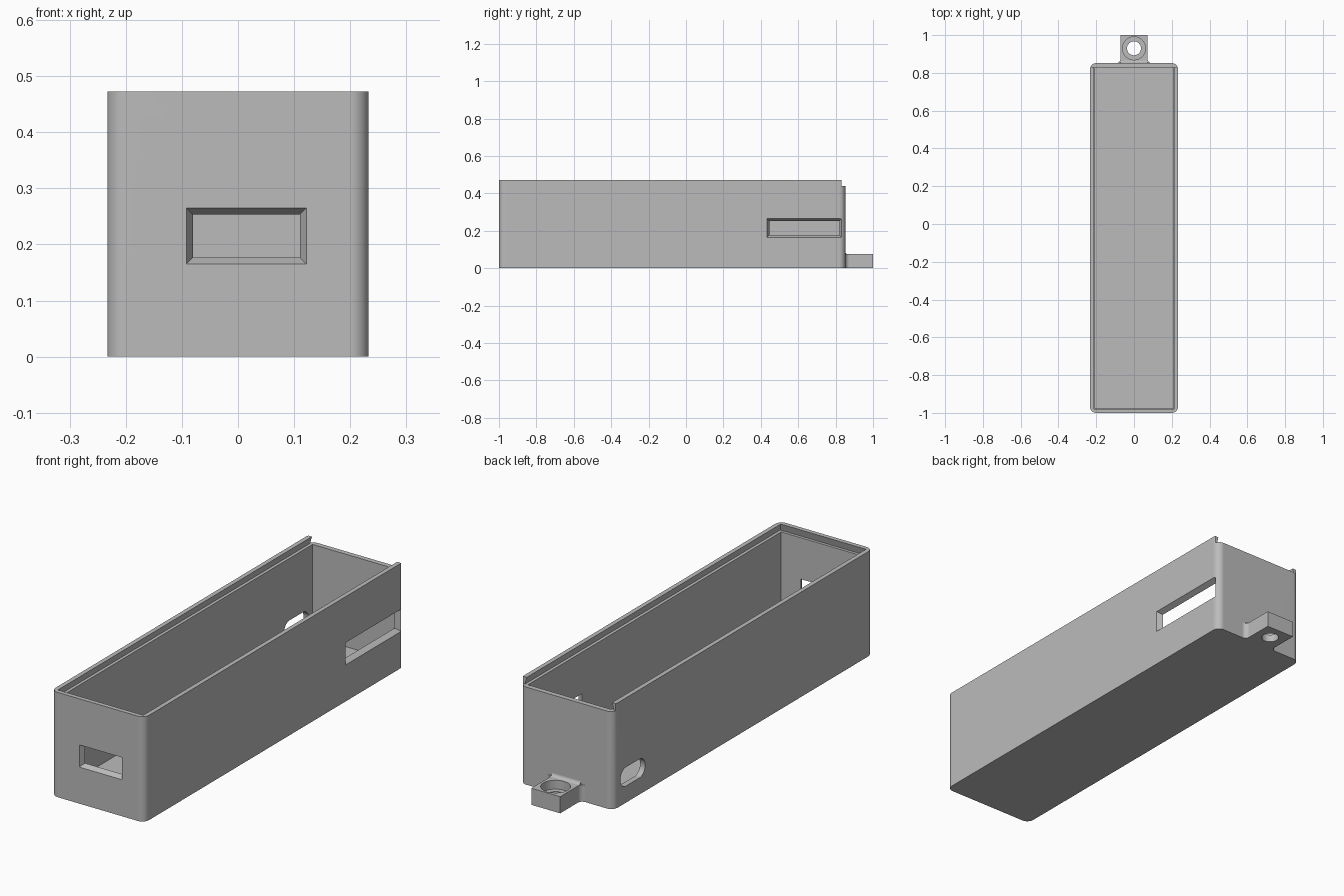
import bpy
import bmesh
from math import cos, sin, pi

default_cube = bpy.data.objects.get("Cube")
if default_cube:
    bpy.data.objects.remove(default_cube, do_unlink=True)

grey = bpy.data.materials.new("plain_grey")
grey.use_nodes = True
grey.diffuse_color = (0.5, 0.5, 0.5, 1)
grey.node_tree.nodes["Principled BSDF"].inputs["Base Color"].default_value = (0.5, 0.5, 0.5, 1)


def arc(cx, cy, r, start, end, n=8):
    """Points on an arc, angles in half turns."""
    steps = [pi * (start + (end - start) * i / n) for i in range(n + 1)]
    return [(cx + r * cos(a), cy + r * sin(a)) for a in steps]


def circle(cx, cy, r, n=40):
    return arc(cx, cy, r, 0, 2, n)[:-1]


def rect(a0, a1, b0, b1, grow=0.0):
    a0, b0, a1, b1 = a0 - grow, b0 - grow, a1 + grow, b1 + grow
    return [(a0, b0), (a1, b0), (a1, b1), (a0, b1)]


def round_rect(a0, a1, b0, b1, r):
    return (arc(a1 - r, b1 - r, r, 0, 0.5) + arc(a0 + r, b1 - r, r, 0.5, 1)
            + arc(a0 + r, b0 + r, r, 1, 1.5) + arc(a1 - r, b0 + r, r, 1.5, 2))


def loft(name, axis, low, high, outline, end_outline=None):
    """Solid between an outline at low and one at high along an axis."""
    place = {"x": lambda p, h: (h, p[0], p[1]),
             "y": lambda p, h: (p[0], h, p[1]),
             "z": lambda p, h: (p[0], p[1], h)}[axis]
    bm = bmesh.new()
    start = [bm.verts.new(place(p, low)) for p in outline]
    end = [bm.verts.new(place(p, high)) for p in end_outline or outline]
    bm.faces.new(start)
    bm.faces.new(end)
    for i in range(len(start)):
        j = (i + 1) % len(start)
        bm.faces.new((start[i], start[j], end[j], end[i]))
    bmesh.ops.recalc_face_normals(bm, faces=bm.faces)
    mesh = bpy.data.meshes.new(name)
    bm.to_mesh(mesh)
    bm.free()
    mesh.materials.append(grey)
    obj = bpy.data.objects.new(name, mesh)
    bpy.context.collection.objects.link(obj)
    return obj


def combine(target, other, operation):
    """Apply a boolean and remove the helper solid."""
    other.hide_render = True
    mod = target.modifiers.new(operation, "BOOLEAN")
    mod.operation = operation
    mod.solver = "EXACT"
    mod.object = other
    bpy.context.view_layer.objects.active = target
    bpy.ops.object.modifier_apply(modifier=mod.name)
    bpy.data.objects.remove(other, do_unlink=True)


HALF, BACK, TOP, LEDGE = 0.233, 0.852, 0.473, 0.44
TAB, TAB_TOP, FILLET = 0.072, 0.075, 0.022

# Outer shell with rounded upright corners
body = loft("open_case", "z", 0, TOP, round_rect(-HALF, HALF, -1, BACK, 0.033))

# Mounting tab, flared where it meets the back wall
right_flare = arc(TAB + FILLET, BACK + FILLET, FILLET, 1.5, 1)
left_flare = [(-x, y) for x, y in reversed(right_flare)]
tab_plan = ([(TAB + FILLET, BACK - 0.012)] + right_flare + [(TAB, 1), (-TAB, 1)]
            + left_flare + [(-TAB - FILLET, BACK - 0.012)])
combine(body, loft("tab", "z", 0, TAB_TOP, tab_plan), "UNION")

# Fillet between tab top and back wall
r = 0.015
fillet = (arc(BACK + r, TAB_TOP + r, r, 1, 1.5)
          + [(BACK + r, TAB_TOP - 0.02), (BACK - 0.01, TAB_TOP - 0.02),
             (BACK - 0.01, TAB_TOP + r)])
combine(body, loft("tab_fillet", "x", -TAB, TAB, fillet), "UNION")

# Inner space, sliding lid groove and lowered back edge
cutters = [
    loft("cavity", "z", 0.023, 0.5, rect(-0.208, 0.208, -0.976, 0.829)),
    loft("lid_groove", "z", LEDGE, 0.49, rect(-0.222, 0.222, -0.989, 0.9),
         rect(-0.208, 0.208, -0.975, 0.9)),
    loft("back_edge", "z", LEDGE, 0.5, rect(-0.3, 0.3, 0.831, 0.95)),
]

# Tapered windows in the front and the left wall
front = (-0.092, 0.122, 0.165, 0.265)
side = (0.433, 0.832, 0.165, 0.265)
cutters += [
    loft("front_window", "y", -1.01, -0.965, rect(*front, 0.005), rect(*front, -0.017)),
    loft("side_window", "x", HALF + 0.01, HALF - 0.035, rect(*side, 0.005), rect(*side, -0.017)),
]

# Rounded cable slot in the right wall
cutters.append(loft("cable_slot", "x", -0.26, -0.19, round_rect(0.625, 0.8, 0.075, 0.16, 0.04)))

# Screw hole with a wide recess at the top
cutters += [
    loft("screw_hole", "z", -0.02, 0.1, circle(0, 0.93, 0.037)),
    loft("screw_recess", "z", 0.035, 0.1, circle(0, 0.93, 0.061)),
]
for cutter in cutters:
    combine(body, cutter, "DIFFERENCE")

# Smooth the rounded corners, keep flat walls flat
bpy.ops.object.select_all(action="DESELECT")
body.select_set(True)
bpy.context.view_layer.objects.active = body
bpy.ops.object.shade_smooth_by_angle(angle=pi / 6)
weighted = body.modifiers.new("flat_walls", "WEIGHTED_NORMAL")
weighted.keep_sharp = True
